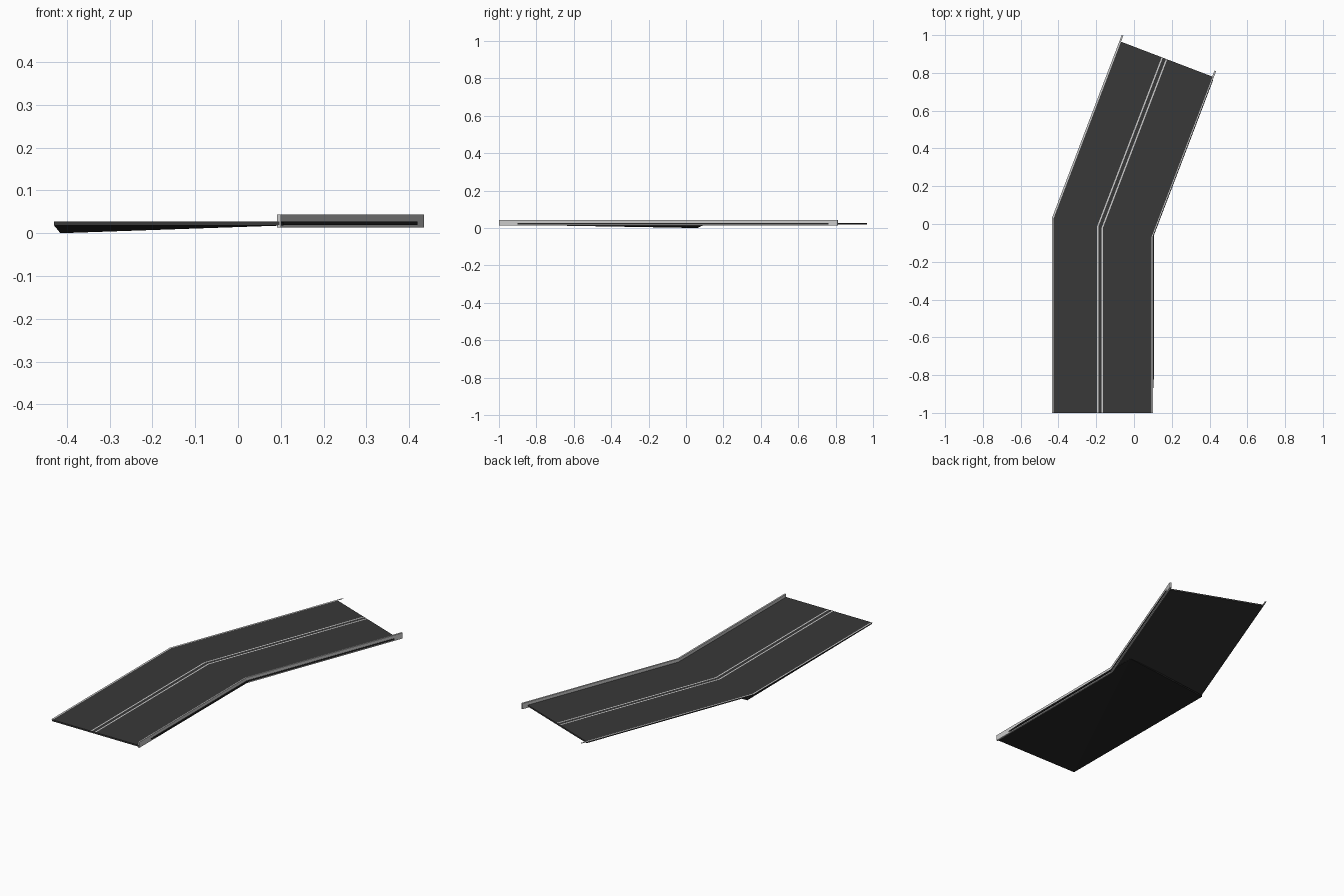
import bpy
import bmesh
import math

if "Cube" in bpy.data.objects:
    bpy.data.objects.remove(bpy.data.objects["Cube"])

A = math.radians(20.9)            # bend angle of the road
C, S = math.cos(A), math.sin(A)
LEFT = -0.435


def material(name, v):
    m = bpy.data.materials.new(name)
    m.diffuse_color = (v, v, v, 1)
    m.use_nodes = True
    m.node_tree.nodes["Principled BSDF"].inputs["Base Color"].default_value = m.diffuse_color
    return m


asphalt = material("asphalt", 0.04)
underside = material("underside", 0.02)


def path(x, short):
    """Start, bend and end point of a line running at offset x."""
    d = x - LEFT
    return [(x, -1.0), (x, 0.03 - d * math.tan(A / 2)),
            (-0.065 + d * C - short * S, 1.0 - d * S - short * C)]


def make(name, verts, faces, mat):
    mesh = bpy.data.meshes.new(name)
    bm = bmesh.new()
    vs = [bm.verts.new(v) for v in verts]
    for f in faces:
        bm.faces.new([vs[i] for i in f])
    bmesh.ops.recalc_face_normals(bm, faces=bm.faces)
    bm.to_mesh(mesh)
    bm.free()
    if mat:
        mesh.materials.append(mat)
    ob = bpy.data.objects.new(name, mesh)
    bpy.context.collection.objects.link(ob)
    return ob


def ribbon(name, x0, x1, z0, z1=None, short=0.0, mat=None, first=0):
    """Strip following the road; a solid when z1 is given."""
    a, b = path(x0, short)[first:], path(x1, short)[first:]
    n = len(a)
    outline = b + a[::-1]
    m = len(outline)
    verts = [(x, y, z0) for x, y in outline]
    quads = [[m - 1 - i, i, i + 1, m - 2 - i] for i in range(n - 1)]
    faces = list(quads)
    if z1 is not None:
        verts += [(x, y, z1) for x, y in outline]
        faces += [[i + m for i in q] for q in quads]
        faces += [[i, (i + 1) % m, (i + 1) % m + m, i + m] for i in range(m)]
    return make(name, verts, faces, mat)


# road deck
ribbon("road_deck", -0.43, 0.097, 0.019, 0.027, 0.034, asphalt)

# thin deck edge showing through the wall on the angled half
ribbon("angled_deck_edge", 0.08, 0.102, 0.019, 0.027, 0.05, underside, first=1)

# slightly twisted slab beneath the straight half, sagging at the bend
corners = [(-0.43, -1.0, 0.0265), (0.094, -1.0, 0.0265),
           (0.106, -0.8, 0.0265), (0.106, 0.10, 0.026), (-0.415, 0.06, 0.008)]
top = [(x, y, z) for x, y, z in corners]
bottom = [(x, y, z - 0.008) for x, y, z in corners]
sides = [[i, (i + 1) % 5, (i + 1) % 5 + 5, i + 5] for i in range(5)]
make("lower_slab", bottom + top,
     [[0, 1, 2], [0, 2, 3], [0, 3, 4], [5, 6, 7], [5, 7, 8], [5, 8, 9]] + sides,
     underside)

# upright wall on the right, flat kerb strip on the left
ribbon("right_wall", 0.091, 0.100, 0.013, 0.044)
ribbon("left_kerb_strip", LEFT, -0.426, 0.0275)

# double centre line
for side, x in (("left", -0.196), ("right", -0.171)):
    ribbon(side + "_centre_line", x, x + 0.007, 0.0278, None, 0.034)
